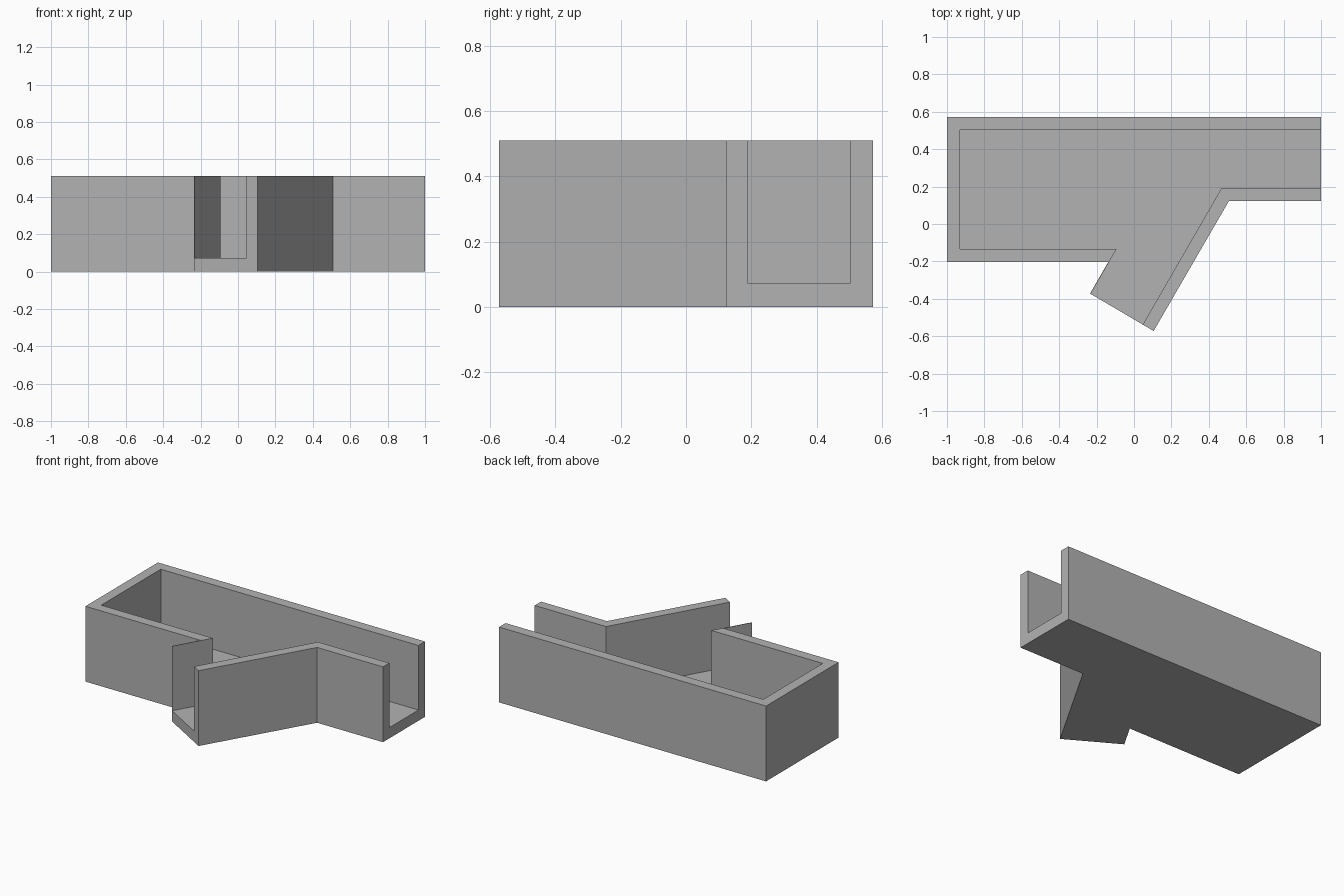
import bpy
import bmesh
from mathutils import Vector

default = bpy.data.objects.get("Cube")
if default:
    bpy.data.objects.remove(default, do_unlink=True)

HEIGHT, FLOOR = 0.51, 0.073
BRANCH = Vector((0.5, 0.866))        # direction of the slanted side channel

grey = bpy.data.materials.new("plain_grey")
grey.use_nodes = True
colour = (0.45, 0.45, 0.45, 1)
grey.diffuse_color = colour
grey.node_tree.nodes["Principled BSDF"].inputs["Base Color"].default_value = colour


def prism(name, outline, z0, z1):
    """Extrude a plan outline from z0 up to z1."""
    bm = bmesh.new()
    face = bm.faces.new([bm.verts.new((p[0], p[1], z0)) for p in outline])
    top = bmesh.ops.extrude_face_region(bm, geom=[face])["geom"]
    verts = [g for g in top if isinstance(g, bmesh.types.BMVert)]
    bmesh.ops.translate(bm, verts=verts, vec=(0, 0, z1 - z0))
    bmesh.ops.recalc_face_normals(bm, faces=bm.faces)
    mesh = bpy.data.meshes.new(name)
    bm.to_mesh(mesh)
    bm.free()
    mesh.materials.append(grey)
    obj = bpy.data.objects.new(name, mesh)
    bpy.context.collection.objects.link(obj)
    return obj


# Solid body: long trough with a slanted side channel
trough = prism("branched_trough", [
    (-1, 0.572), (-1, -0.204), (-0.138, -0.204), (-0.235, -0.372),
    (0.105, -0.572), (0.507, 0.122), (1, 0.122), (1, 0.572)], 0, HEIGHT)

# Hollow: runs out of both open ends and leaves a thin sheet on the branch
sheet_end = Vector((-0.094, -0.135))
wall_end = Vector((0.047, -0.537))
hollow = prism("hollow_cutter", [
    (-0.93, 0.502), (-0.93, -0.135), sheet_end, sheet_end - BRANCH * 0.4,
    wall_end - BRANCH * 0.12, (0.467, 0.19), (1.1, 0.19), (1.1, 0.502)],
    FLOOR, HEIGHT + 0.1)
hollow.hide_render = True

cut = trough.modifiers.new("hollow", 'BOOLEAN')
cut.operation = 'DIFFERENCE'
cut.solver = 'EXACT'
cut.object = hollow
bpy.context.view_layer.objects.active = trough
bpy.ops.object.modifier_apply(modifier=cut.name)
bpy.data.objects.remove(hollow, do_unlink=True)
